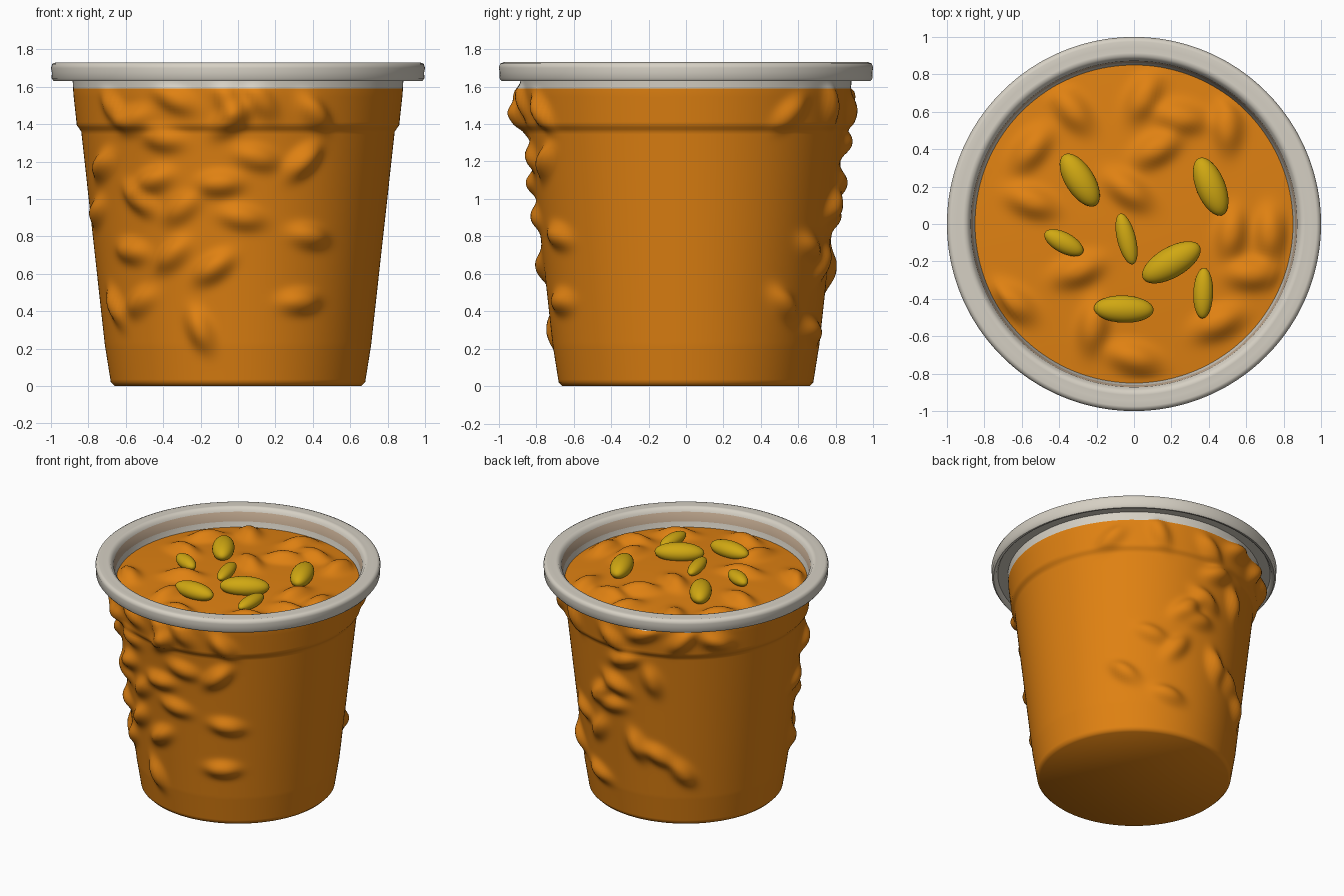
import bpy
import bmesh
import math
import random
from mathutils import Vector

random.seed(4)
SEGMENTS = 224

cube = bpy.data.objects.get("Cube")
if cube:
    bpy.data.objects.remove(cube, do_unlink=True)


def material(name, rgb):
    mat = bpy.data.materials.new(name)
    mat.use_nodes = True
    color = (*rgb, 1)
    mat.diffuse_color = color
    shader = mat.node_tree.nodes["Principled BSDF"]
    shader.inputs["Base Color"].default_value = color
    shader.inputs["Roughness"].default_value = 0.6
    return mat


orange = material("orange", (0.74, 0.22, 0.006))
white = material("warm white", (0.67, 0.63, 0.55))
tan = material("tan", (0.54, 0.40, 0.28))
yellow = material("seed yellow", (0.63, 0.39, 0.006))


def finish(obj, angle):
    bpy.ops.object.select_all(action="DESELECT")
    obj.select_set(True)
    bpy.context.view_layer.objects.active = obj
    bpy.ops.object.shade_smooth_by_angle(angle=math.radians(angle))


def lathe(name, profile, mats, pick=None, shape=None, cap=False, closed=False):
    """Revolve (radius, z) points; shape moves a point, pick chooses a material."""
    bm = bmesh.new()
    rings = []
    for r, z in profile:
        ring = []
        for i in range(SEGMENTS):
            a = math.tau * i / SEGMENTS
            rr, zz = shape(a, r, z) if shape else (r, z)
            ring.append(bm.verts.new((rr * math.cos(a), rr * math.sin(a), zz)))
        rings.append(ring)
    if cap:
        bm.faces.new(rings[0])
    pairs = list(zip(rings, rings[1:]))
    if closed:
        pairs.append((rings[-1], rings[0]))
    for low, high in pairs:
        for i in range(SEGMENTS):
            j = (i + 1) % SEGMENTS
            bm.faces.new((low[i], low[j], high[j], high[i]))
    bmesh.ops.recalc_face_normals(bm, faces=bm.faces)
    if pick:
        for face in bm.faces:
            face.material_index = pick(face.calc_center_median())
    mesh = bpy.data.meshes.new(name)
    bm.to_mesh(mesh)
    bm.free()
    for mat in mats:
        mesh.materials.append(mat)
    obj = bpy.data.objects.new(name, mesh)
    bpy.context.collection.objects.link(obj)
    finish(obj, 50)
    return obj


def resample(points, step):
    """Subdivide a profile into short, even pieces."""
    out = [points[0]]
    for p, q in zip(points, points[1:]):
        p, q = Vector(p), Vector(q)
        n = max(1, round((q - p).length / step))
        out += [tuple(p.lerp(q, k / n)) for k in range(1, n + 1)]
    return out


def bump(u, v, tilt, length, width):
    """Oval mound of height one, tilted in its own plane."""
    c, s = math.cos(tilt), math.sin(tilt)
    q = ((u * c + v * s) / length) ** 2 + ((v * c - u * s) / width) ** 2
    return math.exp(-q ** 1.3) if q < 6 else 0


# Tub wall with seed lumps pressed through the front and back
wall = [(0.66, 0), (0.68, 0.02), (0.712, 0.22), (0.838, 1.36),
        (0.862, 1.395), (0.88, 1.56), (0.885, 1.65)]


def wall_radius(z):
    return 0.69 + 0.112 * z


front_lumps = [  # x, z
    (-.65, 1.48), (-.33, 1.53), (-.05, 1.52), (-.04, 1.42), (-.55, 1.42),
    (-.4, 1.32), (.12, 1.53), (.4, 1.46), (-.72, 1.18), (-.75, .93),
    (-.53, 1), (-.45, 1.1), (-.3, .95), (-.1, 1.08), (.02, .9),
    (.1, 1.22), (.35, 1.2), (-.57, .72), (-.35, .7), (-.13, .63),
    (.38, .8), (.33, .45), (-.65, .42), (-.52, .45), (-.2, .3)]
back_lumps = [  # degrees around, z
    (45, .44), (69, .29), (73, .66), (59, .74), (84, .9), (88, 1.08),
    (110, .56), (40, 1.46), (62, 1.5), (105, 1.55), (88, 1.46),
    (123, .43), (98, .62), (77, .97), (94, 1.3), (108, 1.16),
    (123, 1.51), (139, 1.5)]

lumps = [(math.asin(x / wall_radius(z)) - math.pi / 2, z) for x, z in front_lumps]
lumps += [(math.radians(d), z) for d, z in back_lumps]
lumps = [(a, z, random.uniform(-1.3, 0.9), random.uniform(0.04, 0.06))
         for a, z in lumps]


def lumpy_wall(a, r, z):
    push = 0
    for la, lz, tilt, height in lumps:
        if abs(z - lz) < 0.25:
            turn = (a - la + math.pi) % math.tau - math.pi
            push += height * bump(turn * r, z - lz, tilt, 0.11, 0.06)
    fade = min(1, max(0, (1.64 - z) / 0.06))
    return r + push * fade, z


lathe("tub_wall", resample(wall, 0.016), [orange, white],
      pick=lambda c: int(c.z > 1.588), shape=lumpy_wall, cap=True)

# Rolled rim, with the inner wall running down to the filling
rim = [(0.88, 1.655), (0.955, 1.655), (0.965, 1.635), (0.985, 1.63),
       (0.997, 1.645), (0.995, 1.675), (1, 1.7), (0.993, 1.722),
       (0.975, 1.73), (0.945, 1.724), (0.915, 1.73), (0.895, 1.728),
       (0.885, 1.715), (0.872, 1.7), (0.862, 1.63), (0.845, 1.575),
       (0.86, 1.575)]
lathe("rim", rim, [white, tan], closed=True,
      pick=lambda c: int(math.hypot(c.x, c.y) < 0.874 and 1.63 < c.z < 1.705))

# Filling with soft mounds
mounds = [  # x, y, tilt in degrees
    (-.33, .61, -50), (.05, .68, 60), (.25, .57, -10), (.5, .52, 90),
    (-.55, .12, -20), (-.03, .18, -35), (.73, -.05, 90), (.63, -.27, 0),
    (.45, -.53, 25), (0, -.72, -15), (-.22, -.55, 80), (-.65, -.42, -35),
    (.12, .4, 30), (.52, -.05, 80), (-.3, -.25, 20), (-.55, .4, 50)]


def filling_height(x, y):
    r = math.hypot(x, y)
    lift = sum(0.06 * bump(x - mx, y - my, math.radians(t), 0.13, 0.075)
               for mx, my, t in mounds)
    return 1.59 + 0.04 * (1 - (r / 0.86) ** 2) + lift * min(1, (0.86 - r) / 0.06)


def filling_shape(a, r, z):
    return r, filling_height(r * math.cos(a), r * math.sin(a))


lathe("filling", resample([(0.01, 0), (0.853, 0)], 0.018), [orange],
      shape=filling_shape, cap=True)

# Seeds resting on the filling
seeds = [  # x, y, half length, half width, turn in degrees
    (-.29, .235, .16, .078, -58), (.41, .2, .165, .078, -68),
    (-.375, -.1, .115, .055, -28), (-.04, -.08, .14, .05, -76),
    (.2, -.205, .175, .082, 30), (-.055, -.455, .16, .073, -2),
    (.37, -.37, .135, .053, 88)]
for number, (x, y, length, width, turn) in enumerate(seeds, 1):
    bpy.ops.mesh.primitive_uv_sphere_add(
        segments=32, ring_count=16, location=(x, y, filling_height(x, y) + 0.035))
    seed = bpy.context.object
    seed.name = f"seed_{number}"
    seed.scale = (length, width, width * 0.85)
    seed.rotation_euler.z = math.radians(turn)
    seed.data.materials.append(yellow)
    finish(seed, 60)
